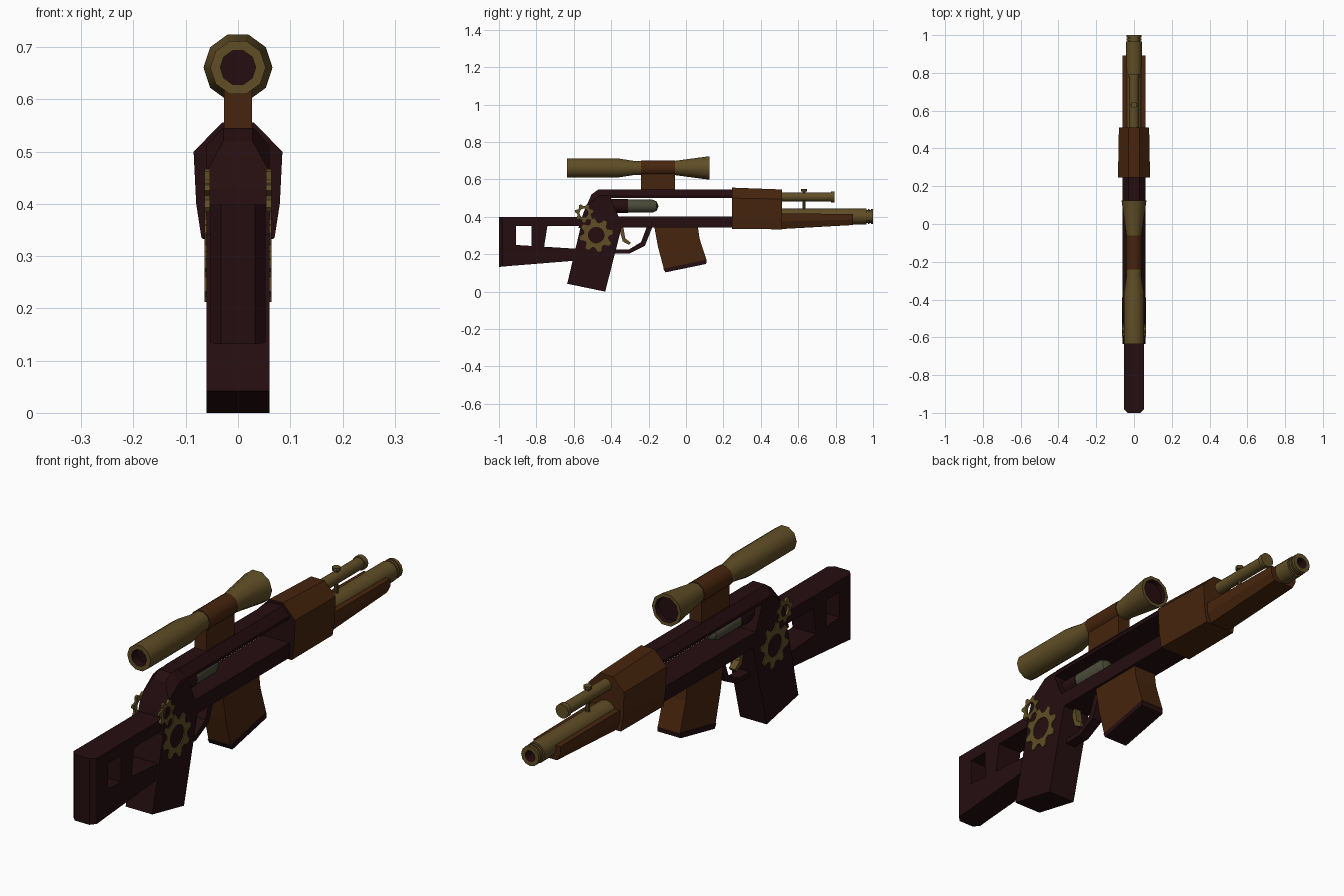
import bpy
import bmesh
import math

cube = bpy.data.objects.get("Cube")
if cube:
    bpy.data.objects.remove(cube, do_unlink=True)


def material(name, color):
    m = bpy.data.materials.new(name)
    m.use_nodes = True
    m.diffuse_color = (*color, 1)
    m.node_tree.nodes["Principled BSDF"].inputs["Base Color"].default_value = (*color, 1)
    return m


DARK = material("dark maroon", (0.018, 0.004, 0.005))
BROWN = material("warm brown", (0.062, 0.018, 0.004))
BRASS = material("aged brass", (0.115, 0.075, 0.019))
SAGE = material("grey green steel", (0.07, 0.07, 0.042))


def finish(name, bm, mats, smooth=False):
    bmesh.ops.recalc_face_normals(bm, faces=bm.faces)
    mesh = bpy.data.meshes.new(name)
    bm.to_mesh(mesh)
    bm.free()
    for m in mats:
        mesh.materials.append(m)
    ob = bpy.data.objects.new(name, mesh)
    bpy.context.collection.objects.link(ob)
    if smooth:
        bpy.ops.object.select_all(action='DESELECT')
        ob.select_set(True)
        bpy.context.view_layer.objects.active = ob
        bpy.ops.object.shade_smooth_by_angle(angle=math.radians(40))
    return ob


def prism(name, pts, half, mat, chamfer=0, pick=None):
    """Side outline (y, z) extruded across x; picked edges are chamfered."""
    bm = bmesh.new()
    rings = [[bm.verts.new((x, y, z)) for y, z in pts] for x in (-half, half)]
    for r in rings:
        bm.faces.new(r)
    n = len(pts)
    for i in range(n):
        j = (i + 1) % n
        bm.faces.new((rings[0][i], rings[0][j], rings[1][j], rings[1][i]))
    if chamfer:
        edges = [e for e in bm.edges if all(pick(v.co) for v in e.verts)
                 and abs(e.verts[0].co.x - e.verts[1].co.x) < 0.001]
        bmesh.ops.bevel(bm, geom=edges, offset=chamfer, segments=1, affect='EDGES')
    return finish(name, bm, [mat])


def loft(name, sections, mats, back_index=0):
    """Mirrored half outlines (x, z) joined along y."""
    bm = bmesh.new()
    rings = []
    for y, half in sections:
        outline = half + [(-x, z) for x, z in reversed(half)]
        rings.append([bm.verts.new((x, y, z)) for x, z in outline])
    bm.faces.new(rings[0]).material_index = back_index
    bm.faces.new(rings[-1])
    n = len(rings[0])
    for a, b in zip(rings, rings[1:]):
        for i in range(n):
            j = (i + 1) % n
            bm.faces.new((a[i], a[j], b[j], b[i]))
    return finish(name, bm, mats)


def lathe(name, profile, z, mats, segs=12, inner=()):
    """Profile (y, r) turned about a lengthwise axis; inner bands use slot 1."""
    bm = bmesh.new()
    rings = []
    for y, r in profile:
        if r == 0:
            rings.append([bm.verts.new((0, y, z))])
        else:
            rings.append([bm.verts.new((r * math.cos(t * math.tau / segs), y,
                                        z + r * math.sin(t * math.tau / segs)))
                          for t in range(segs)])
    for k, (a, b) in enumerate(zip(rings, rings[1:])):
        for i in range(segs):
            j = (i + 1) % segs
            vs = [a[i % len(a)], a[j % len(a)], b[j % len(b)], b[i % len(b)]]
            f = bm.faces.new(list(dict.fromkeys(vs)))
            f.material_index = 1 if k in inner else 0
    return finish(name, bm, mats, True)


def gear(name, side, y, z, outer, root, hole, teeth):
    bm = bmesh.new()
    layers = []
    n = teeth * 4
    for x in (side * 0.054, side * 0.064):
        for ring in (0, 1):
            vs = []
            for i in range(n):
                a = (i + 0.5) * math.tau / n
                r = hole if ring else (outer if i % 4 < 2 else root)
                vs.append(bm.verts.new((x, y + r * math.cos(a), z + r * math.sin(a))))
            layers.append(vs)
    o0, i0, o1, i1 = layers
    for a, b in ((o0, i0), (o1, i1), (o0, o1), (i0, i1)):
        for i in range(n):
            j = (i + 1) % n
            bm.faces.new((a[i], a[j], b[j], b[i]))
    return finish(name, bm, [BRASS])


# Skeleton stock: butt, bars and slanted strut around two openings
prism("stock_butt", [(-1, 0.132), (-0.91, 0.14), (-0.91, 0.4), (-1, 0.4)], 0.053, DARK,
      0.02, lambda c: c.y < -0.99)
prism("stock_top_bar", [(-0.92, 0.352), (-0.5, 0.352), (-0.5, 0.4), (-0.92, 0.4)], 0.053, DARK)
prism("stock_bottom_bar", [(-0.92, 0.139), (-0.56, 0.168), (-0.52, 0.225), (-0.92, 0.25)],
      0.053, DARK)
prism("stock_strut", [(-0.825, 0.22), (-0.765, 0.2), (-0.738, 0.37), (-0.825, 0.37)], 0.053, DARK)

# Grip and rear of the body
prism("grip", [(-0.635, 0.042), (-0.432, 0), (-0.34, 0.36), (-0.56, 0.36)], 0.06, DARK)
prism("body_rear", [(-0.575, 0.34), (-0.545, 0.43), (-0.505, 0.52), (-0.47, 0.545),
                    (-0.4, 0.545), (-0.4, 0.49), (-0.36, 0.4), (-0.345, 0.34)], 0.06, DARK,
      0.032, lambda c: c.z > 0.51)

# Body rails with an open window between them
TOP = [(0.03, 0.545), (0.06, 0.512), (0.06, 0.5)]
loft("body_top_rail", [(-0.42, TOP), (0.26, TOP)], [DARK])
prism("body_lower_rail", [(-0.38, 0.342), (0.26, 0.342), (0.26, 0.402), (-0.38, 0.402)],
      0.06, DARK)
lathe("bolt_sleeve", [(-0.42, 0), (-0.42, 0.037), (-0.31, 0.037), (-0.31, 0)], 0.457, [DARK])
lathe("bolt", [(-0.33, 0), (-0.33, 0.035), (-0.18, 0.035), (-0.157, 0.025), (-0.147, 0)],
      0.457, [SAGE])

# Magazine, trigger and guard
prism("magazine", [(-0.17, 0.35), (0.063, 0.35), (0.072, 0.285), (0.11, 0.168),
                   (-0.118, 0.12), (-0.15, 0.24)], 0.05, BROWN)
prism("magazine_base", [(0.109, 0.17), (0.108, 0.148), (-0.11, 0.103), (-0.121, 0.122)],
      0.052, DARK)
prism("trigger_guard", [(-0.43, 0.205), (-0.3, 0.205), (-0.22, 0.245), (-0.18, 0.345),
                        (-0.21, 0.345), (-0.24, 0.265), (-0.305, 0.225), (-0.43, 0.225)],
      0.022, DARK)
prism("trigger", [(-0.36, 0.345), (-0.335, 0.345), (-0.325, 0.285), (-0.295, 0.262),
                  (-0.305, 0.25), (-0.338, 0.268)], 0.014, BRASS)

# Handguard with a dark rear face, and the tapered lower fore-end
loft("handguard", [(0.245, [(0.03, 0.556), (0.085, 0.5), (0.08, 0.4), (0.07, 0.335)]),
                   (0.512, [(0.03, 0.546), (0.08, 0.495), (0.077, 0.4), (0.066, 0.333)])],
     [BROWN, DARK], 1)
loft("fore_end", [(0.5, [(0.062, 0.418), (0.062, 0.375), (0.045, 0.334)]),
                  (0.892, [(0.06, 0.415), (0.06, 0.385), (0.045, 0.356)])], [BROWN])

# Barrel with grooved muzzle and bored end
lathe("barrel", [(0.5, 0), (0.5, 0.042), (0.965, 0.042), (0.965, 0.034), (0.972, 0.034),
                 (0.972, 0.04), (0.982, 0.04), (0.982, 0.034), (0.988, 0.034), (0.988, 0.04),
                 (1, 0.04), (1, 0.022), (0.95, 0.022), (0.95, 0)],
      0.402, [BRASS, DARK], 12, (11, 12))
lathe("upper_tube", [(0.5, 0), (0.5, 0.024), (0.775, 0.024), (0.775, 0.029), (0.795, 0.029),
                     (0.795, 0)], 0.506, [BRASS])

# Upright pin through the upper tube
for part, radius, low, high in (("tube_pin", 0.008, 0.43, 0.54),
                                ("tube_pin_head", 0.016, 0.535, 0.548)):
    pin = bmesh.new()
    bmesh.ops.create_cone(pin, cap_ends=True, segments=10, radius1=radius, radius2=radius,
                          depth=high - low)
    bmesh.ops.translate(pin, verts=pin.verts, vec=(0, 0.63, (low + high) / 2))
    finish(part, pin, [BRASS])

# Scope, its clamp and mount
lathe("scope", [(-0.6, 0), (-0.6, 0.034), (-0.635, 0.034), (-0.635, 0.053), (-0.36, 0.053),
                (-0.28, 0.04), (-0.06, 0.04), (0.125, 0.066), (0.125, 0.052), (0.105, 0.05),
                (0.105, 0)], 0.661, [BRASS, DARK], 10, (0, 1, 8, 9))
lathe("scope_clamp", [(-0.24, 0), (-0.24, 0.043), (-0.06, 0.043), (-0.06, 0)], 0.661, [BROWN], 10)
prism("scope_mount", [(-0.24, 0.54), (-0.06, 0.54), (-0.06, 0.65), (-0.24, 0.65)], 0.027, BROWN)

# Decorative gears on both sides
for side, label in ((1, "left"), (-1, "right")):
    gear(label + "_large_gear", side, -0.48, 0.302, 0.09, 0.066, 0.044, 8)
    gear(label + "_small_gear", side, -0.545, 0.42, 0.05, 0.037, 0.024, 7)
